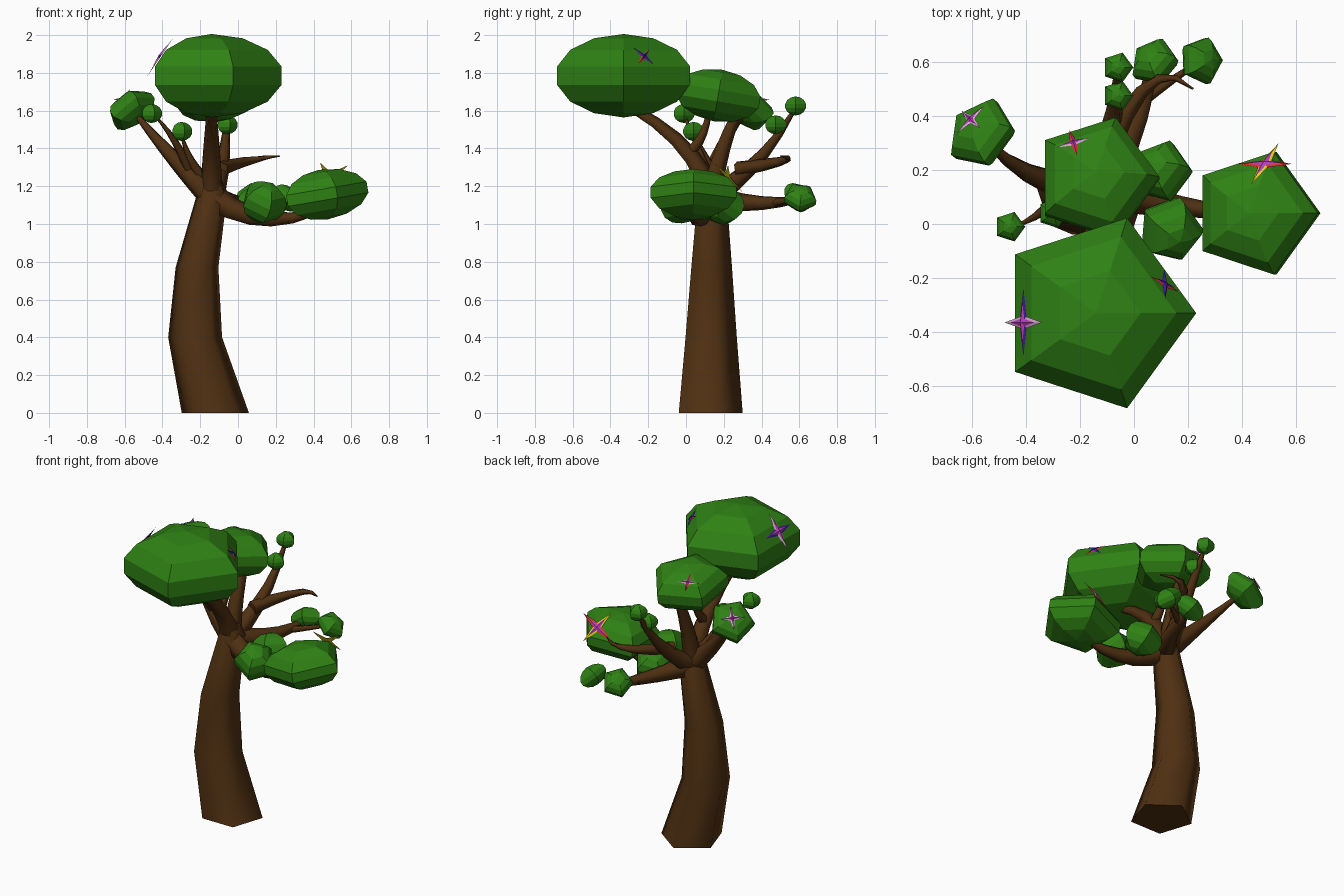
import bpy, bmesh, math
from mathutils import Vector
from mathutils.bvhtree import BVHTree

if "Cube" in bpy.data.objects:
    bpy.data.objects.remove(bpy.data.objects["Cube"])

Z = Vector((0, 0, 1))
FORK = (-.14, .13, 1.14)
MATS = {}


def material(name, r, g, b):
    MATS[name] = bpy.data.materials.new(name)
    MATS[name].diffuse_color = (r, g, b, 1)


material("bark brown", .08, .03, .006)
material("leaf green", .028, .22, .007)
material("yellow", .85, .7, .01)
material("red", .7, .03, .03)
material("magenta", .5, .05, .5)
material("indigo", .06, .01, .3)
material("pale pink", .7, .4, .65)


def finish(bm, name, cols):
    bmesh.ops.recalc_face_normals(bm, faces=bm.faces)
    me = bpy.data.meshes.new(name)
    bm.to_mesh(me)
    bm.free()
    for c in cols:
        me.materials.append(MATS[c])
    ob = bpy.data.objects.new(name, me)
    bpy.context.collection.objects.link(ob)
    return ob


def pentagon(c, q, r, start=0):
    angles = [start + k * math.tau / 5 for k in range(5)]
    return [c + q @ Vector((math.cos(a), math.sin(a), 0)) * r for a in angles]


def loft(name, rings, col, smooth):
    """Skin a list of five-sided rings and cap both ends."""
    bm = bmesh.new()
    vs = [[bm.verts.new(p) for p in r] for r in rings]
    for a, b in zip(vs, vs[1:]):
        for i in range(5):
            j = (i + 1) % 5
            bm.faces.new((a[i], a[j], b[j], b[i])).smooth = smooth
    for r in (vs[0], vs[-1]):
        for e in bm.faces.new(r).edges:
            e.smooth = False
    return finish(bm, name, [col])


def branch(name, mid, end, r0, r1, start=FORK):
    """Tapered limb bending through mid on its way from start to end."""
    A, M, B = Vector(start), Vector(mid), Vector(end)
    C = 2 * M - (A + B) / 2
    rings = []
    for i in range(6):
        t = i / 5
        p = A * (1 - t) ** 2 + C * 2 * t * (1 - t) + B * t * t
        tangent = (C - A) * (1 - t) + (B - C) * t
        rings.append(pentagon(p, Z.rotation_difference(tangent.normalized()),
                              r0 + (r1 - r0) * t, math.pi / 2))
    return loft(name, rings, "bark brown", True)


def clump(name, c, r, h, axis=(0, 0, 1)):
    """Five-sided, seven-band flattened ball."""
    c, q = Vector(c), Z.rotation_difference(Vector(axis).normalized())
    rings = []
    for i in range(8):
        t = max(.02, min(math.pi - .02, math.pi * i / 7))
        rings.append(pentagon(c + q @ Z * h * math.cos(t), q, r * math.sin(t)))
    ob = loft(name, rings, "leaf green", False)
    ob["centre"] = c
    return ob


def star(name, leaves, target, up, size, cols):
    """Four-pointed flower lying on a clump; cols = upright points, side points, inner star."""
    centre = Vector(leaves["centre"])
    tree = BVHTree.FromPolygons([v.co for v in leaves.data.vertices],
                                [p.vertices[:] for p in leaves.data.polygons])
    c, n, _, _ = tree.ray_cast(centre, Vector(target) - centre)
    if n.dot(c - centre) < 0:
        n = -n
    u = Vector(up)
    u = (u - n * n.dot(u)).normalized()
    s = u.cross(n)
    bm = bmesh.new()
    for scale, lift in ((1, .004), (.62, .009)):
        o = c + n * lift
        top = bm.verts.new(o + n * .008)
        ring = []
        for i in range(8):
            a = i * math.pi / 4
            rad = size * scale * (.24 if i % 2 else 1)
            ring.append(bm.verts.new(o + (u * math.cos(a) + s * math.sin(a)) * rad))
        bm.faces.new(ring[::-1]).material_index = 0 if scale == 1 else 2
        for i in range(8):
            f = bm.faces.new((top, ring[i], ring[(i + 1) % 8]))
            f.material_index = 2 if scale < 1 else (0 if i in (0, 3, 4, 7) else 1)
    return finish(bm, name, cols)


# Trunk: leaning, tapering rings
level = Z.rotation_difference(Z)
rings = [pentagon(Vector((x, .113 + .015 * z, z)), level, r, math.pi / 2)
         for x, z, r in ((-.12, 0, .187), (-.227, .4, .15), (-.217, .77, .119), (-.135, 1.17, .083), (-.14, 1.24, .05))]
loft("trunk", rings, "bark brown", True)

# Main branches, all from the fork
branch("front_branch", (-.14, -.01, 1.4), (-.14, -.3, 1.62), .065, .025)
branch("top_branch", (-.14, .18, 1.36), (-.14, .26, 1.57), .06, .03)
branch("left_branch", (-.35, .17, 1.36), (-.54, .3, 1.58), .068, .014)
branch("back_branch", (-.08, .37, 1.33), (-.06, .57, 1.6), .064, .012)
branch("low_back_branch", (0, .35, 1.11), (.07, .6, 1.13), .07, .018)
branch("right_branch", (.12, .07, 1.03), (.4, .04, 1.06), .075, .02)

# Twigs
branch("bare_twig", (.06, .52, 1.335), (.22, .5, 1.36), .042, .004, (-.09, .27, 1.29))
branch("front_twig", (-.14, .08, 1.46), (-.14, .12, 1.6), .035, .015, (-.14, 0, 1.37))
branch("left_twig", (-.35, .04, 1.46), (-.45, -.01, 1.58), .03, .004, (-.26, .13, 1.29))
branch("small_left_twig", (-.26, .08, 1.36), (-.3, .04, 1.48), .03, .006, (-.2, .12, 1.26))
branch("low_back_twig", (.12, .52, 1.12), (.24, .6, 1.14), .025, .01, (.02, .45, 1.11))

# Leaf clumps
crown = clump("crown_leaves", (-.14, -.33, 1.785), .38, .22)
upper = clump("upper_leaves", (-.14, .17, 1.68), .24, .138, (0, .17, 1))
right = clump("right_leaves", (.45, .04, 1.155), .245, .133, (-.17, 0, 1))
left = clump("left_leaves", (-.565, .335, 1.607), .14, .08, (-.5, .4, .7))
clump("front_low_leaves", (.135, -.02, 1.115), .125, .11, (.3, -.4, .8))
clump("back_low_leaves", (.1, .195, 1.1), .12, .1, (-.3, .3, .8))
clump("back_mid_leaves", (.075, .6, 1.14), .095, .065, (-.4, .5, .7))
clump("back_right_leaves", (.25, .605, 1.14), .092, .06, (.6, .1, .7))
# Small leaf buds share one size
for name, spot in (("left_bud", (-.46, -.01, 1.585)), ("inner_bud", (-.3, .04, 1.49)),
                   ("back_top_bud", (-.06, .58, 1.625)), ("back_bud", (-.06, .475, 1.525))):
    clump(name, spot, .059, .05)

# Star flowers
star("right_flower", right, (.485, .215, 1.243), (0, 1, 0), .12, ["yellow", "red", "magenta"])
star("crown_flower", crown, (-.41, -.365, 1.885), (0, 1, 0), .125, ["indigo", "pale pink", "magenta"])
star("crown_small_flower", crown, (.11, -.225, 1.885), (-.3, .4, .5), .07, ["red", "indigo", "indigo"])
star("upper_flower", upper, (-.235, .315, 1.765), (1, .3, 0), .065, ["pale pink", "red", "magenta"])
star("left_flower", left, (-.61, .395, 1.667), (.4, .6, .1), .075, ["pale pink", "pale pink", "magenta"])

for m in bpy.data.materials:
    if m.users and not m.is_grease_pencil:
        m.use_nodes = True
        m.node_tree.nodes["Principled BSDF"].inputs["Base Color"].default_value = m.diffuse_color
